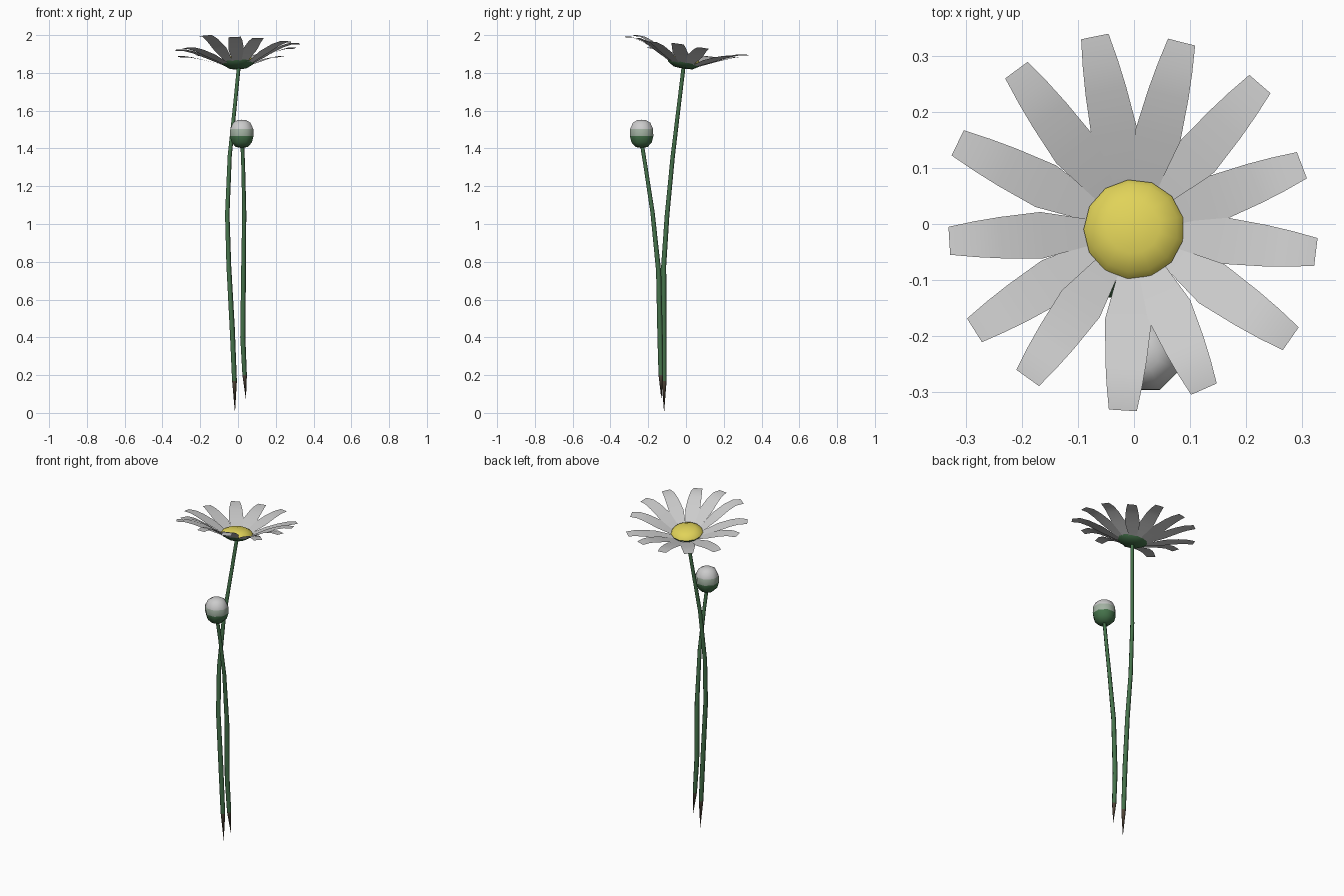
import bpy, bmesh, math
from mathutils import Vector, Matrix

if "Cube" in bpy.data.objects:
    bpy.data.objects.remove(bpy.data.objects["Cube"])

def material(name, rgb):
    m = bpy.data.materials.new(name)
    m.diffuse_color = (*rgb, 1)
    m.use_nodes = True
    m.node_tree.nodes["Principled BSDF"].inputs["Base Color"].default_value = m.diffuse_color
    return m

WHITE = material("petal_white", (0.8, 0.8, 0.8))
YELLOW = material("centre_yellow", (0.75, 0.65, 0.10))
GREEN = material("stem_green", (0.06, 0.17, 0.07))
PALE = material("bud_pale_green", (0.36, 0.44, 0.36))
BROWN = material("stem_foot_brown", (0.08, 0.06, 0.04))

def finish(name, bm, mats, smooth=True, matrix=None):
    if matrix:
        bm.transform(matrix)
    me = bpy.data.meshes.new(name)
    bm.to_mesh(me)
    bm.free()
    for m in mats:
        me.materials.append(m)
    for p in me.polygons:
        p.use_smooth = smooth
    ob = bpy.data.objects.new(name, me)
    bpy.context.collection.objects.link(ob)
    return ob

def skin(bm, rings, mat_of):
    """Bridge rings of points; one-point rings become tips."""
    rings = [[bm.verts.new(p) for p in r] for r in rings]
    for k, (a, b) in enumerate(zip(rings, rings[1:])):
        n = max(len(a), len(b))
        for i in range(n):
            j = (i + 1) % n
            if len(a) == 1:
                f = bm.faces.new((a[0], b[j], b[i]))
            elif len(b) == 1:
                f = bm.faces.new((a[i], a[j], b[0]))
            else:
                f = bm.faces.new((a[i], a[j], b[j], b[i]))
            f.material_index = mat_of(k)
    bmesh.ops.recalc_face_normals(bm, faces=bm.faces)

def circle(c, r, n, phase=0.0):
    if r == 0:
        return [Vector(c)]
    return [Vector(c) + Vector((r * math.cos(2 * math.pi * i / n + phase),
                                r * math.sin(2 * math.pi * i / n + phase), 0))
            for i in range(n)]

def lathe(name, profile, n, mats, mat_of, matrix):
    bm = bmesh.new()
    skin(bm, [circle((0, 0, z), r, n, math.pi / n) for r, z in profile], mat_of)
    return finish(name, bm, mats, True, matrix)

def stem(name, path):
    bm = bmesh.new()
    skin(bm, [circle((x, y, z), r, 5) for x, y, z, r in path],
         lambda k: 1 if k == 0 else 0)
    return finish(name, bm, [GREEN, BROWN])

# Stems: x, y, z, radius, pointed at the foot
stem("flower_stem", [
    (-0.016, -0.116, 0.0, 0), (-0.02, -0.116, 0.17, 0.014), (-0.032, -0.118, 0.45, 0.015),
    (-0.050, -0.118, 0.78, 0.014), (-0.058, -0.10, 1.05, 0.013),
    (-0.045, -0.07, 1.36, 0.012), (-0.015, -0.035, 1.65, 0.011), (0.004, -0.012, 1.84, 0.011)])
stem("bud_stem", [
    (0.042, -0.13, 0.07, 0), (0.034, -0.133, 0.2, 0.013), (0.024, -0.137, 0.4, 0.015),
    (0.028, -0.145, 0.75, 0.014), (0.032, -0.177, 1.06, 0.012),
    (0.027, -0.212, 1.29, 0.011), (0.022, -0.233, 1.42, 0.011)])

# Closed bud, green below and white above
lathe("bud", [(0, 1.402), (0.035, 1.408), (0.058, 1.432), (0.067, 1.465),
              (0.066, 1.503), (0.05, 1.536), (0.025, 1.55), (0, 1.552)],
      8, [GREEN, PALE, WHITE], lambda k: (0, 0, 0, 1, 2, 2, 2)[k],
      Matrix.Translation((0.02, -0.235, 0)))

# Flower head, leaning slightly to the back
CENTRE = Vector((0, -0.01, 1.853))
SLOPE = Vector((0.04, -0.15))
head = Matrix.Translation(CENTRE) @ Vector((0, 0, 1)).rotation_difference(
    Vector((-SLOPE.x, -SLOPE.y, 1))).to_matrix().to_4x4()
lathe("receptacle", [(0, -0.031), (0.05, -0.027), (0.082, -0.008), (0.09, 0.004)],
      13, [GREEN], lambda k: 0, head)
lathe("flower_centre", [(0.09, 0.004), (0.08, 0.02), (0.048, 0.034), (0, 0.04)],
      13, [YELLOW], lambda k: 0, head)

# Petals: tip positions; shape as (fraction of length, fraction of rise, width)
TIPS = [(-0.07, 0.335, 1.885), (0.085, 0.325, 1.895), (0.225, 0.25, 1.885),
        (0.3, 0.105, 1.93), (0.325, -0.05, 1.955), (0.28, -0.205, 1.965),
        (0.125, -0.295, 1.985), (-0.02, -0.333, 1.99), (-0.19, -0.275, 1.996),
        (-0.285, -0.19, 1.93), (-0.33, -0.03, 1.92), (-0.315, 0.145, 1.885),
        (-0.21, 0.275, 1.89)]
SHAPE = [(0.22, 0.0, 0.044), (0.5, 0.52, 0.083), (0.72, 0.86, 0.074),
         (0.86, 1.0, 0.064), (1.0, 1.0, 0.05)]
bm = bmesh.new()
for tip in TIPS:
    d = Vector(tip) - CENTRE
    flat = Vector((d.x, d.y))
    side = Vector((-d.y, d.x)).normalized()
    side3 = Vector((side.x, side.y, SLOPE.dot(side)))
    base_z = SLOPE.dot(flat.normalized()) * 0.08 - 0.008
    rows = []
    for f, h, w in SHAPE:
        p = CENTRE + Vector((d.x * f, d.y * f, base_z + (d.z - base_z) * h))
        rows.append([bm.verts.new(p - side3 * w / 2), bm.verts.new(p + side3 * w / 2)])
    for a, b in zip(rows, rows[1:]):
        bm.faces.new((a[0], b[0], b[1], a[1]))
finish("petals", bm, [WHITE])
